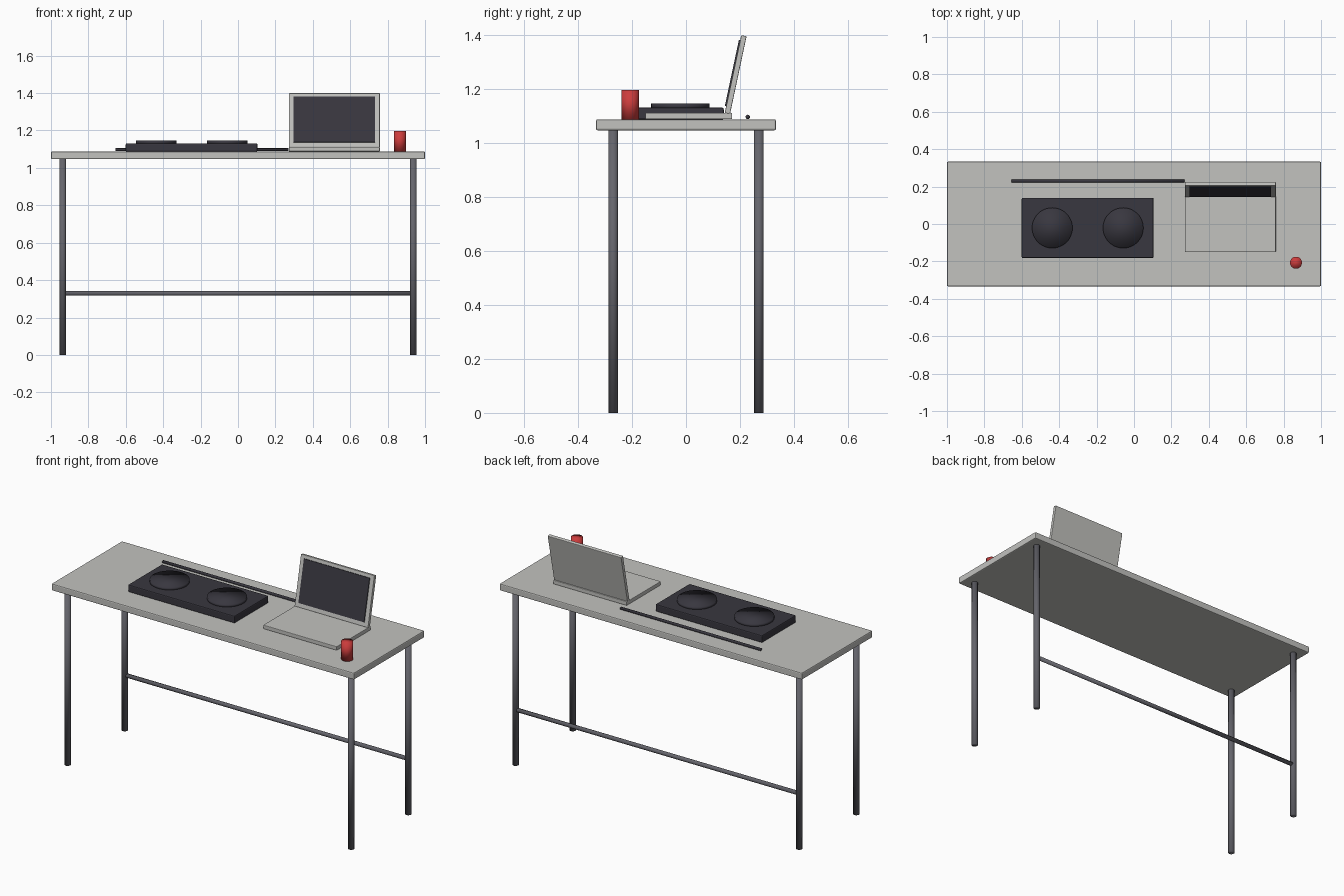
import bpy, math
from mathutils import Matrix, Vector

if "Cube" in bpy.data.objects:
    bpy.data.objects.remove(bpy.data.objects["Cube"])


def material(name, rgb):
    m = bpy.data.materials.new(name)
    m.diffuse_color = (*rgb, 1)
    m.use_nodes = True
    m.node_tree.nodes["Principled BSDF"].inputs["Base Color"].default_value = m.diffuse_color
    return m


LIGHT = material("pale grey", (0.54, 0.54, 0.52))
METAL = material("steel grey", (0.13, 0.13, 0.15))
DARK = material("charcoal", (0.04, 0.038, 0.05))
RED = material("red", (0.60, 0.045, 0.045))


def box(name, center, size, mat, bevel=0.0, tilt=0.0):
    bpy.ops.mesh.primitive_cube_add(size=1)
    ob = bpy.context.object
    ob.name = name
    ob.data.transform(Matrix.Diagonal((*size, 1)))
    ob.location = center
    ob.rotation_euler.x = tilt
    ob.data.materials.append(mat)
    if bevel:
        mod = ob.modifiers.new("soft edge", 'BEVEL')
        mod.width, mod.segments = bevel, 2
    return ob


def rod(name, center, radius, length, mat, along_x=False, sides=32):
    bpy.ops.mesh.primitive_cylinder_add(vertices=sides, radius=radius,
                                        depth=length, location=center)
    ob = bpy.context.object
    ob.name = name
    if along_x:
        ob.rotation_euler.y = math.pi / 2
    ob.data.materials.append(mat)
    bpy.ops.object.shade_smooth()
    return ob


# Table: top, four legs, rear brace
box("table_top", (0, 0, 1.0675), (2, 0.667, 0.041), LIGHT, 0.006)
for sx, side in ((-1, "left"), (1, "right")):
    for sy, end in ((-1, "front"), (1, "back")):
        rod(f"leg_{end}_{side}", (sx * 0.937, sy * 0.27, 0.525), 0.018, 1.05, METAL)
rod("rear_brace", (0, 0.27, 0.329), 0.012, 1.874, METAL, along_x=True)

# Turntable deck with two platters
box("deck", (-0.248, -0.021, 1.109), (0.705, 0.322, 0.044), DARK, 0.006)
for x, side in ((-0.437, "left"), (-0.058, "right")):
    rod(f"platter_{side}", (x, -0.021, 1.136), 0.108, 0.021, DARK, sides=48)

# Cable lying behind the deck
rod("cable", (-0.193, 0.229, 1.097), 0.008, 0.926, DARK, along_x=True)

# Laptop: base, tilted lid, display plate on the lid's front face
TILT = math.radians(-12)
lid_center = Vector((0.515, 0.184, 1.2535))
box("laptop_base", (0.515, 0.01, 1.1), (0.486, 0.322, 0.023), LIGHT, 0.003)
box("laptop_lid", lid_center, (0.486, 0.02, 0.295), LIGHT, 0.003, TILT)
offset = Matrix.Rotation(TILT, 3, 'X') @ Vector((0, -0.0115, 0.003))
box("laptop_display", lid_center + offset, (0.434, 0.007, 0.25), DARK, 0, TILT)

# Cup
rod("cup", (0.866, -0.207, 1.142), 0.032, 0.109, RED)
